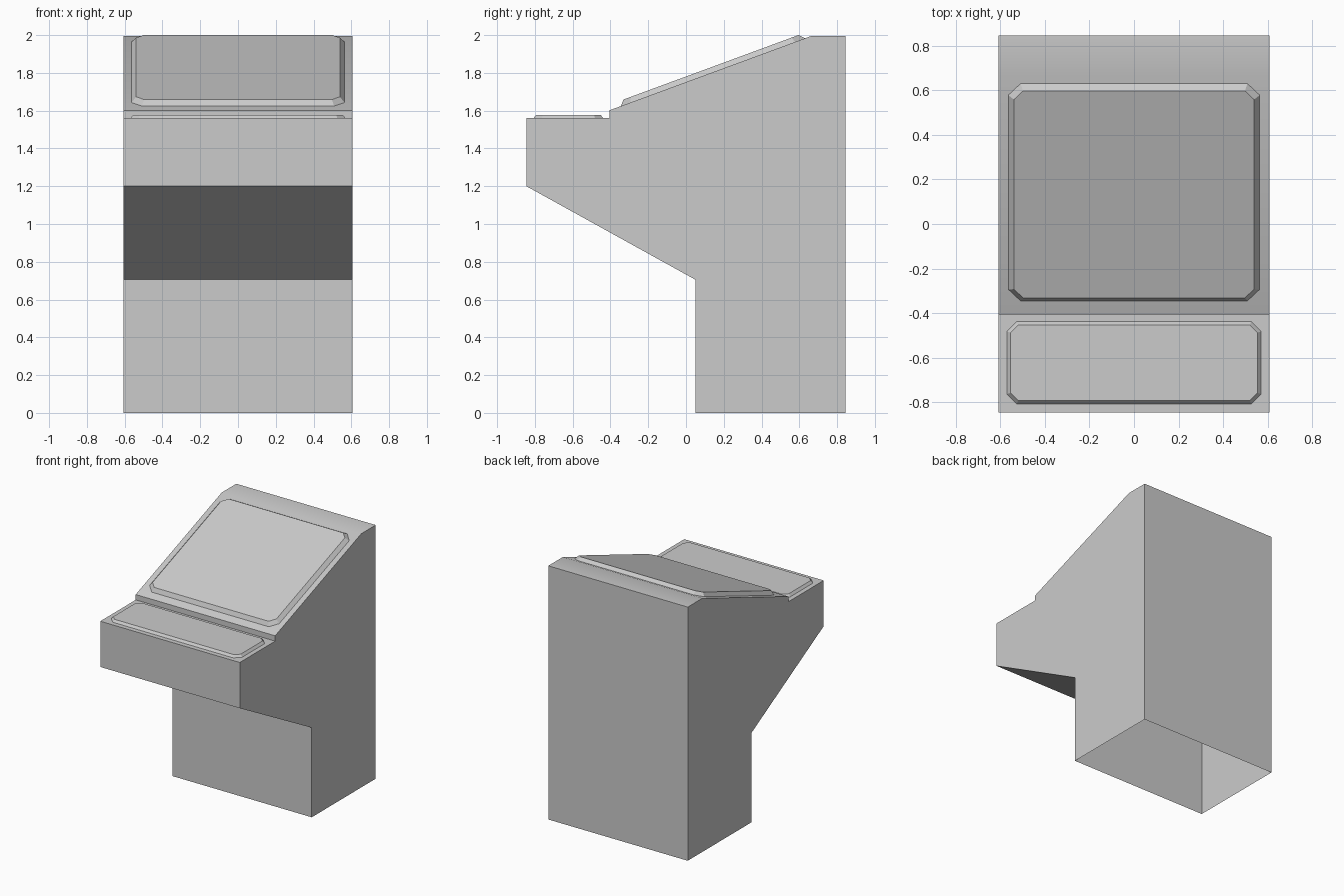
import bpy, bmesh, math
from mathutils import Matrix, Vector

if "Cube" in bpy.data.objects:
    bpy.data.objects.remove(bpy.data.objects["Cube"])


def finish(bm, name):
    bmesh.ops.recalc_face_normals(bm, faces=bm.faces)
    mesh = bpy.data.meshes.new(name)
    bm.to_mesh(mesh)
    bm.free()
    obj = bpy.data.objects.new(name, mesh)
    bpy.context.collection.objects.link(obj)
    bpy.ops.object.select_all(action='DESELECT')
    obj.select_set(True)
    bpy.context.view_layer.objects.active = obj
    bpy.ops.object.shade_smooth_by_angle(angle=math.radians(30))
    return obj


def octagon(hx, hy, cut, z):
    """Rectangle outline with cut corners."""
    return [(x, y, z) for x, y in (
        (hx, hy - cut), (hx - cut, hy), (cut - hx, hy), (-hx, hy - cut),
        (-hx, cut - hy), (cut - hx, -hy), (hx - cut, -hy), (hx, cut - hy))]


def raised_panel(name, start, end, half_width, cut, height, inset):
    """Bevelled plate lying on the line start-end given in (y, z)."""
    a, b = Vector((0, *start)), Vector((0, *end))
    half_len = (b - a).length / 2
    tilt = math.atan2(b.z - a.z, b.y - a.y)
    bm = bmesh.new()
    low = [bm.verts.new(p) for p in octagon(half_width, half_len, cut, 0)]
    top = [bm.verts.new(p) for p in octagon(
        half_width - inset, half_len - inset, cut * 0.75, height)]
    bm.faces.new(top)
    for i in range(8):
        j = (i + 1) % 8
        bm.faces.new((low[i], low[j], top[j], top[i]))
    bm.transform(Matrix.Translation((a + b) / 2) @ Matrix.Rotation(tilt, 4, 'X'))
    return finish(bm, name)


# Console body: side profile (y, z) extruded across x, open underneath
W = 0.607
profile = [(0.05, 0), (0.845, 0), (0.845, 1.996), (0.665, 1.996),
           (-0.405, 1.602), (-0.405, 1.56), (-0.845, 1.56),
           (-0.845, 1.2), (0.05, 0.705)]
bm = bmesh.new()
right = [bm.verts.new((W, y, z)) for y, z in profile]
left = [bm.verts.new((-W, y, z)) for y, z in profile]
bm.faces.new(right)
bm.faces.new(left)
for i in range(1, len(profile)):
    j = (i + 1) % len(profile)
    bm.faces.new((right[i], right[j], left[j], left[i]))
finish(bm, "console_body")

# Sloped screen
raised_panel("screen_panel", (-0.345, 1.624), (0.63, 1.983), 0.564, 0.055, 0.028, 0.025)

# Flat control panel on the front shelf
raised_panel("control_panel", (-0.808, 1.56), (-0.437, 1.56), 0.57, 0.045, 0.018, 0.016)
